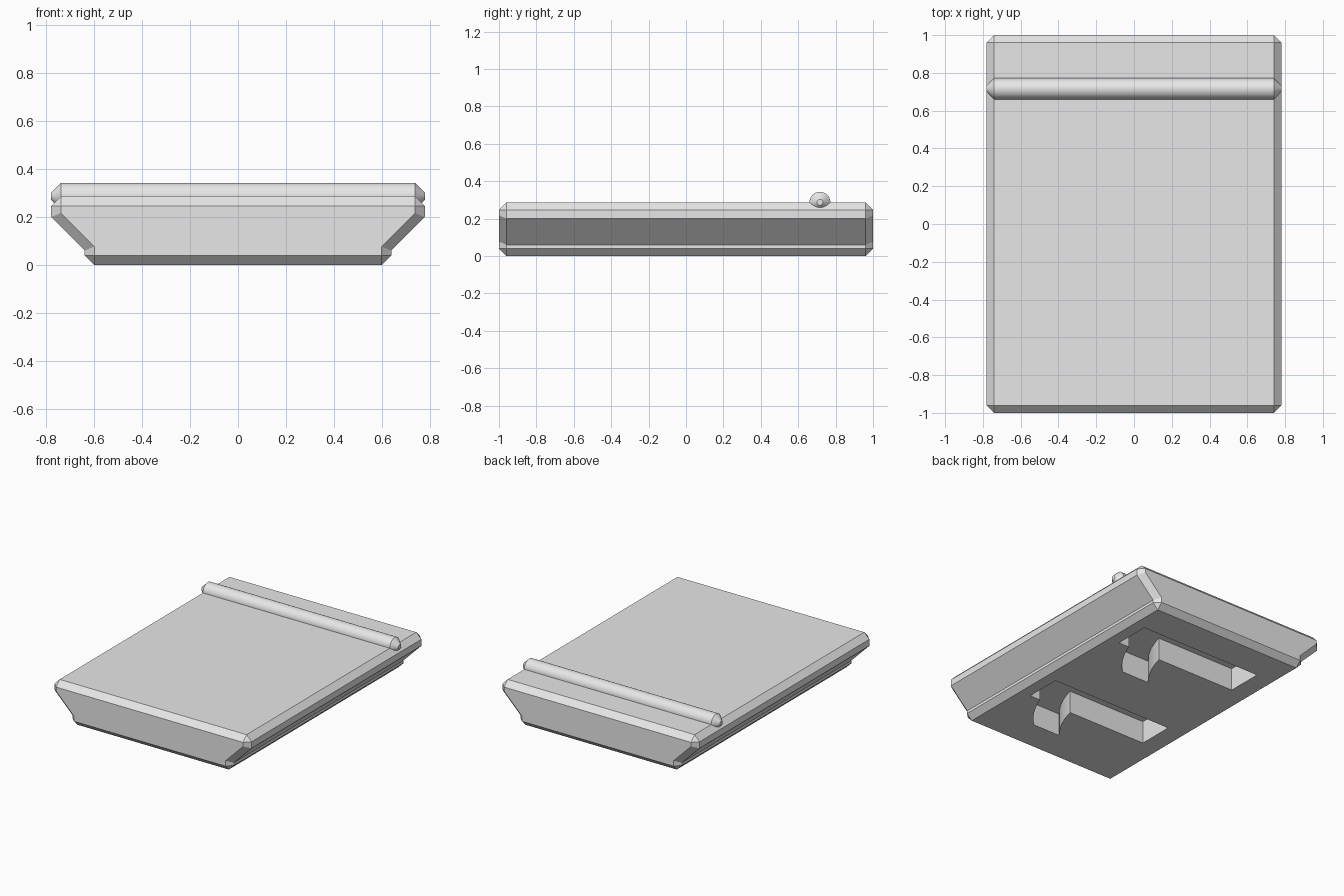
import bpy
import bmesh
import math
from mathutils import Vector, Matrix

cube = bpy.data.objects.get("Cube")
if cube:
    bpy.data.objects.remove(cube, do_unlink=True)

grey = bpy.data.materials.new("plain grey")
grey.use_nodes = True
grey.diffuse_color = (0.8, 0.8, 0.8, 1)
grey.node_tree.nodes["Principled BSDF"].inputs["Base Color"].default_value = grey.diffuse_color


def make_object(name, bm):
    bmesh.ops.remove_doubles(bm, verts=bm.verts, dist=0.0005)
    bmesh.ops.recalc_face_normals(bm, faces=bm.faces)
    mesh = bpy.data.meshes.new(name)
    bm.to_mesh(mesh)
    bm.free()
    mesh.materials.append(grey)
    obj = bpy.data.objects.new(name, mesh)
    bpy.context.collection.objects.link(obj)
    return obj


def loft(name, rings):
    """Skin a list of closed rings and cap both ends."""
    bm = bmesh.new()
    loops = [[bm.verts.new(p) for p in ring] for ring in rings]
    n = len(loops[0])
    for a, b in zip(loops, loops[1:]):
        for i in range(n):
            j = (i + 1) % n
            bm.faces.new((a[i], a[j], b[j], b[i]))
    bm.faces.new(loops[0])
    bm.faces.new(loops[-1])
    return make_object(name, bm)


def curve(a, b, c, steps=8):
    """Points on a quadratic curve from a to c."""
    a, b, c = Vector(a), Vector(b), Vector(c)
    return [a.lerp(b, t / steps).lerp(b.lerp(c, t / steps), t / steps)
            for t in range(steps + 1)]


def mirrored(half, y):
    return [(x, y, z) for x, z in half] + [(-x, y, z) for x, z in reversed(half)]


# Chamfered block: full section between two inset end sections
TOP, BEVEL, END = 0.287, 0.04, 1.0
section = [(0.6, 0), (0.64, 0.04), (0.64, 0.06), (0.78, 0.2), (0.78, TOP - BEVEL), (0.74, TOP)]
inset = [(0.6, 0.04), (0.6, 0.04), (0.6, 0.077), (0.74, 0.217),
         (0.74, TOP - BEVEL), (0.74, TOP - BEVEL)]
body = loft("body", [mirrored(inset, -END), mirrored(section, BEVEL - END),
                     mirrored(section, END - BEVEL), mirrored(inset, END)])

# Hooked recesses cut into the underside
hook = [Vector((-0.46, 0.46))]
hook += curve((0.17, 0.46), (0.13, 0.3), (0.03, 0.18))
hook += curve((0.25, 0.18), (0.37, 0.3), (0.43, 0.46))
hook += [Vector((0.515, 0.46)), Vector((0.515, 0.72)), Vector((-0.46, 0.72))]
bpy.context.view_layer.objects.active = body
for shift in (0, -0.917):
    cutter = loft("recess_cutter", [[(p.x, p.y + shift, z) for p in hook] for z in (-0.1, 0.163)])
    cutter.hide_render = True
    cut = body.modifiers.new("recess", 'BOOLEAN')
    cut.operation = 'DIFFERENCE'
    cut.solver = 'EXACT'
    cut.object = cutter
    bpy.ops.object.modifier_apply(modifier=cut.name)
    bpy.data.objects.remove(cutter, do_unlink=True)

# Round rod with chamfered ends, half sunk into the top
SIDES = 32
rod = loft("rod", [[(x, 0.716 + r * math.cos(math.tau * i / SIDES),
                     TOP + r * math.sin(math.tau * i / SIDES)) for i in range(SIDES)]
                   for x, r in ((-0.78, 0.016), (-0.74, 0.056), (0.74, 0.056), (0.78, 0.016))])
bpy.ops.object.select_all(action='DESELECT')
rod.select_set(True)
bpy.context.view_layer.objects.active = rod
bpy.ops.object.shade_smooth_by_angle(angle=math.radians(30))
